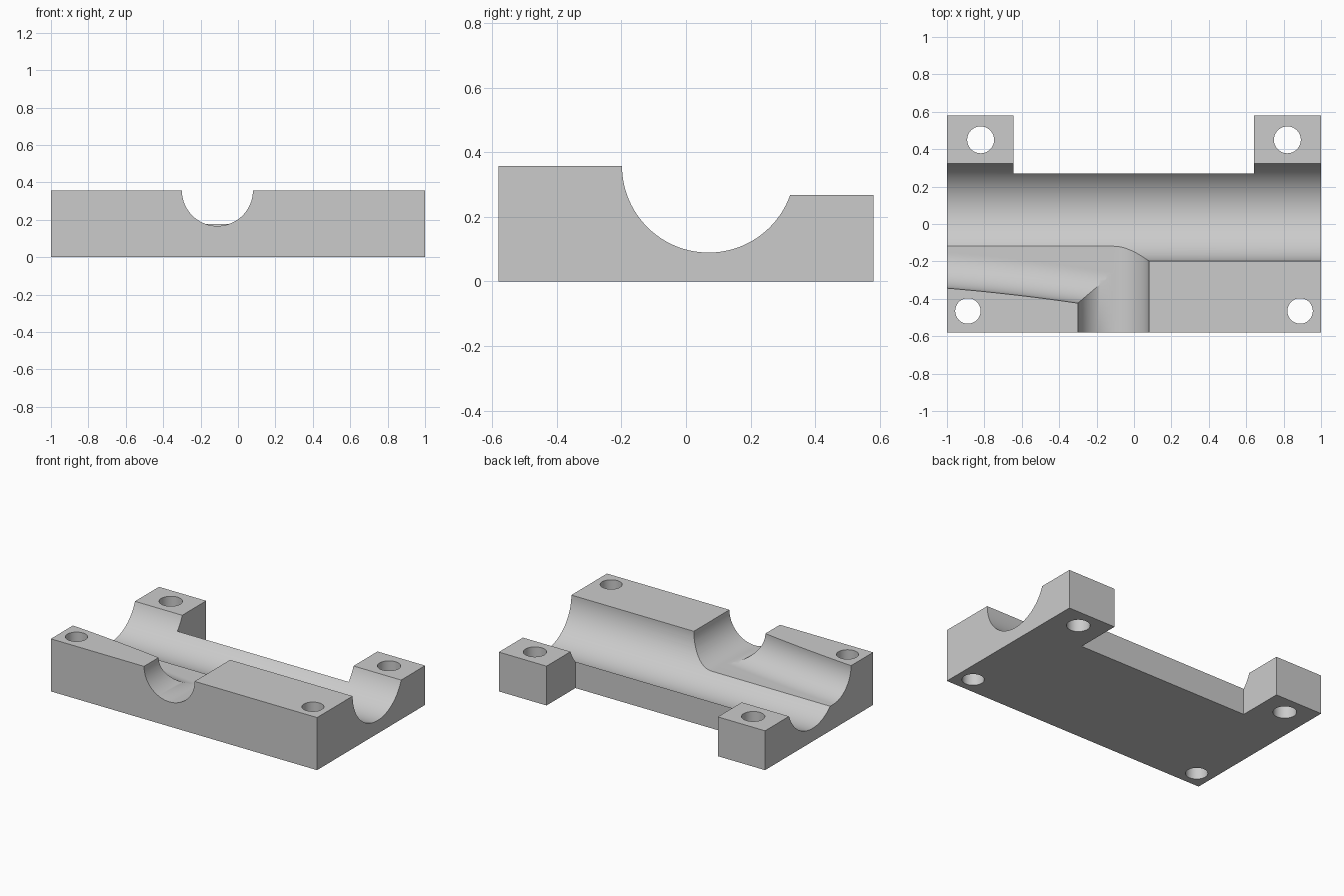
import bpy, bmesh, math
from mathutils import Vector

cube = bpy.data.objects.get("Cube")
if cube:
    bpy.data.objects.remove(cube, do_unlink=True)

grey = bpy.data.materials.new("plain grey")
grey.use_nodes = True
colour = (0.6, 0.6, 0.6, 1)
grey.diffuse_color = colour
grey.node_tree.nodes["Principled BSDF"].inputs["Base Color"].default_value = colour

TOP, LUG_TOP = 0.357, 0.267        # heights of front rail and rear lugs
MAIN_Y, MAIN_R = 0.07, 0.268       # long channel
SIDE_X, SIDE_R = -0.11, 0.19       # channel opening at the front
HALF_Y = 0.58


def loft(name, rings):
    """Closed solid through matching rings of points."""
    bm = bmesh.new()
    loops = [[bm.verts.new(p) for p in ring] for ring in rings]
    count = len(loops[0])
    for a, b in zip(loops, loops[1:]):
        for i in range(count):
            j = (i + 1) % count
            bm.faces.new((a[i], a[j], b[j], b[i]))
    bm.faces.new(loops[0])
    bm.faces.new(loops[-1])
    bmesh.ops.recalc_face_normals(bm, faces=bm.faces)
    mesh = bpy.data.meshes.new(name)
    bm.to_mesh(mesh)
    bm.free()
    mesh.materials.append(grey)
    obj = bpy.data.objects.new(name, mesh)
    bpy.context.collection.objects.link(obj)
    return obj


def rod(name, start, end, radius, sides=96):
    """Cylinder between two points."""
    start, end = Vector(start), Vector(end)
    turn = (end - start).to_track_quat('Z', 'Y')
    ring = [turn @ Vector((radius * math.cos(t), radius * math.sin(t), 0))
            for t in (2 * math.pi * i / sides for i in range(sides))]
    return loft(name, [[p + c for p in ring] for c in (start, end)])


def cut(target, cutter):
    cutter.hide_render = True
    mod = target.modifiers.new("cut", 'BOOLEAN')
    mod.operation, mod.solver, mod.object = 'DIFFERENCE', 'EXACT', cutter
    bpy.context.view_layer.objects.active = target
    bpy.ops.object.modifier_apply(modifier=mod.name)
    bpy.data.objects.remove(cutter, do_unlink=True)


# Block with a tall front rail, the long round channel and low rear lugs
last = math.pi + math.acos(-math.sqrt(1 - ((TOP - LUG_TOP) / MAIN_R) ** 2))
last = 2 * math.pi - math.asin((TOP - LUG_TOP) / MAIN_R)
arc = []
for i in range(49):
    t = math.pi + (last - math.pi) * i / 48
    arc.append((MAIN_Y + MAIN_R * math.cos(t), TOP + MAIN_R * math.sin(t)))
side = [(HALF_Y, LUG_TOP), (HALF_Y, 0), (-HALF_Y, 0), (-HALF_Y, TOP)] + arc
block = loft("channel_block", [[(x, y, z) for y, z in side] for x in (-1, 1)])

# Gap between the two rear lugs
gap = [(-0.645, 0.27), (0.642, 0.27), (0.642, 0.7), (-0.645, 0.7)]
cut(block, loft("lug_gap", [[(x, y, z) for x, y in gap] for z in (-0.1, 0.5)]))

# Round channel entering from the front
cut(block, rod("front_channel", (SIDE_X, -0.7, TOP), (SIDE_X, MAIN_Y, TOP), SIDE_R))

# Bending flat-floored channel that joins the front one to the end face
rings = []
for i in range(25):
    x = -1.05 + (SIDE_X + 1.05) * i / 24
    u = x + 1
    centre = -0.153 - 0.083 * u - 0.045 * u * u
    ring = [(x, MAIN_Y, 0.5), (x, centre - SIDE_R, 0.5)]
    for k in range(25):
        t = math.pi * (1 + k / 48)
        ring.append((x, centre + SIDE_R * math.cos(t), TOP + SIDE_R * math.sin(t)))
    ring.append((x, MAIN_Y, TOP - SIDE_R))
    rings.append(ring)
cut(block, loft("bent_channel", rings))

# Bolt holes
for sign in (-1, 1):
    for x, y, r in ((0.82, 0.45, 0.072), (0.888, -0.465, 0.068)):
        cut(block, rod("bolt_hole", (sign * x, y, -0.1), (sign * x, y, 0.5), r, 48))

bpy.ops.object.select_all(action='DESELECT')
block.select_set(True)
bpy.context.view_layer.objects.active = block
bpy.ops.object.shade_smooth_by_angle(angle=math.radians(30))
